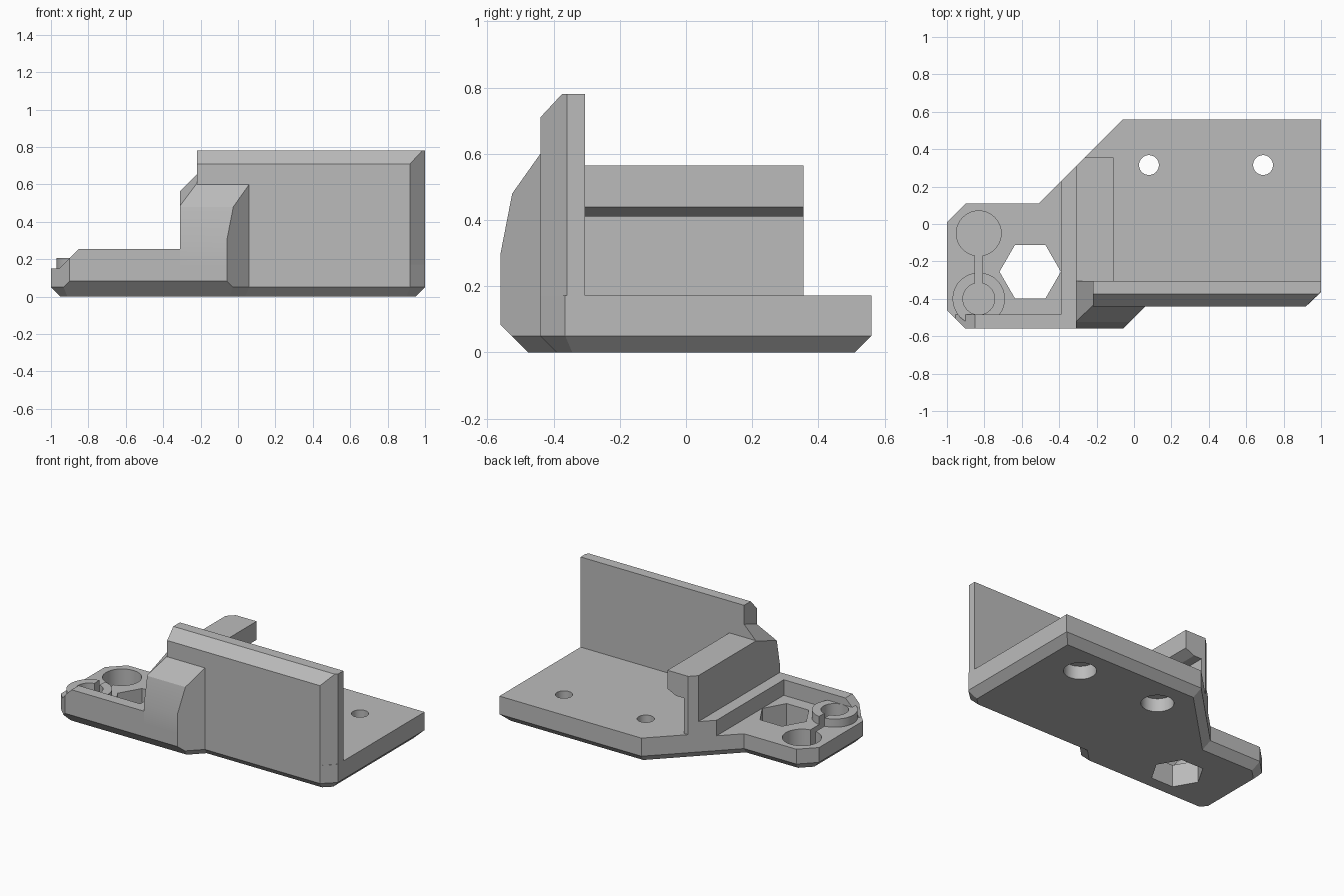
import bpy, bmesh, math
from mathutils import Vector

cube = bpy.data.objects.get("Cube")
if cube:
    bpy.data.objects.remove(cube)

grey = bpy.data.materials.new("plain grey")
grey.use_nodes = True
grey.diffuse_color = (0.5, 0.5, 0.5, 1)
grey.node_tree.nodes["Principled BSDF"].inputs["Base Color"].default_value = (0.5, 0.5, 0.5, 1)


def finish(name, bm):
    bmesh.ops.recalc_face_normals(bm, faces=bm.faces)
    mesh = bpy.data.meshes.new(name)
    bm.to_mesh(mesh)
    bm.free()
    mesh.materials.append(grey)
    obj = bpy.data.objects.new(name, mesh)
    bpy.context.collection.objects.link(obj)
    return obj


def loft(name, rings, cuts=()):
    """Skin matching rings of points, cap both ends, then trim by (point, outward normal) planes."""
    bm = bmesh.new()
    loops = [[bm.verts.new(p) for p in ring] for ring in rings]
    n = len(loops[0])
    for a, b in zip(loops, loops[1:]):
        for i in range(n):
            j = (i + 1) % n
            bm.faces.new((a[i], a[j], b[j], b[i]))
    bm.faces.new(loops[0][::-1])
    bm.faces.new(loops[-1])
    for point, normal in cuts:
        bmesh.ops.bisect_plane(bm, geom=bm.verts[:] + bm.edges[:] + bm.faces[:], dist=1e-5,
                               plane_co=point, plane_no=normal, clear_outer=True)
        bmesh.ops.holes_fill(bm, edges=[e for e in bm.edges if e.is_boundary], sides=0)
    return finish(name, bm)


def along_x(name, profile, x0, x1, cuts=()):
    return loft(name, [[(x, y, z) for y, z in profile] for x in (x0, x1)], cuts)


def along_y(name, profile, y0, y1, cuts=()):
    return loft(name, [[(x, y, z) for x, z in profile] for y in (y0, y1)], cuts)


def box(name, x0, x1, y0, y1, z0, z1, cuts=()):
    return along_x(name, [(y0, z0), (y1, z0), (y1, z1), (y0, z1)], x0, x1, cuts)


def cylinder(name, x, y, radius, z0, z1, sides=48):
    angles = [2 * math.pi * i / sides for i in range(sides)]
    return loft(name, [[(x + radius * math.cos(a), y + radius * math.sin(a), z) for a in angles]
                       for z in (z0, z1)])


def inset(points, d):
    """Offset a counter-clockwise outline inwards with mitred corners."""
    result = []
    for i, p in enumerate(points):
        p = Vector(p)
        u = (p - Vector(points[i - 1])).normalized()
        v = (Vector(points[(i + 1) % len(points)]) - p).normalized()
        nu, nv = Vector((-u.y, u.x)), Vector((-v.y, v.x))
        result.append(p + (nu + nv) * d / (1 + nu.dot(nv)))
    return result


def carve(obj, cutters):
    for c in cutters:
        mod = obj.modifiers.new("cut", 'BOOLEAN')
        mod.operation = 'DIFFERENCE'
        mod.solver = 'EXACT'
        mod.object = c
    bpy.context.view_layer.update()
    graph = bpy.context.evaluated_depsgraph_get()
    mesh = bpy.data.meshes.new_from_object(obj.evaluated_get(graph))
    obj.modifiers.clear()
    obj.data = mesh


# Trimming planes shared by several parts
back_diagonal = ((-0.51, 0.11, 0), (-1, 1, 0))
front_corner = ((-1, -0.46, 0), (-1, -1, 0))
wall_corner = ((0.92, -0.44, 0), (1, -1, 0))

# Base plate with a chamfered underside
outline = [(-1, 0.01), (-1, -0.46), (-0.9, -0.56), (-0.06, -0.56), (0.06, -0.44), (0.92, -0.44),
           (1, -0.365), (1, 0.56), (-0.06, 0.56), (-0.51, 0.11), (-0.9, 0.11)]
base = loft("base_plate",
            [[(p[0], p[1], z) for p in pts]
             for pts, z in ((inset(outline, 0.05), 0), (outline, 0.05), (outline, 0.172))],
            [((0, -0.56, 0.083), (0, -1, -1))])

# Raised collar round the front pocket
collar = cylinder("pocket_collar", -0.83, -0.4, 0.14, 0.15, 0.205)

# Cutters: lowered floor, hexagonal opening, pockets, slot, counterbored screw holes
pocket = cylinder("front_pocket_cutter", -0.83, -0.4, 0.085, 0.03, 0.4)
slot = box("slot_cutter", -0.85, -0.81, -0.38, -0.1, 0.03, 0.4)
floor = box("floor_cutter", -1.2, -0.39, -0.7, 0.4, 0.15, 0.4)
nut = cylinder("hexagon_cutter", -0.555, -0.255, 0.164, -0.1, 0.3, 6)
round_pocket = cylinder("back_pocket_cutter", -0.83, -0.05, 0.12, 0.03, 0.4)
cutters = [floor, nut, round_pocket, pocket, slot]
for x in (0.08, 0.69):
    cutters.append(cylinder("screw_cutter", x, 0.315, 0.053, -0.1, 0.3))
    cutters.append(cylinder("counterbore_cutter", x, 0.315, 0.1, -0.1, 0.09))
carve(base, cutters)
carve(collar, [pocket, slot])
for c in cutters:
    bpy.data.objects.remove(c)

# Tall front wall with bevelled top and corner
wall = along_x("front_wall", [(-0.44, 0.17), (-0.44, 0.71), (-0.375, 0.78), (-0.305, 0.78), (-0.305, 0.17)],
               -0.22, 1, [wall_corner])

# Sloping buttress in front of the wall's end
buttress = along_x("buttress",
                   [(-0.56, 0.17), (-0.56, 0.3), (-0.525, 0.48), (-0.44, 0.6), (-0.4, 0.655),
                    (-0.305, 0.655), (-0.305, 0.17)], -0.31, 0.06,
                   [((-0.06, -0.56, 0), (1, -1, 0)),
                    ((-0.31, -0.305, 0.562), (-1, -0.355, 1))])

# Hooked rail running back from the wall
rail = along_y("hooked_rail",
               [(-0.31, 0.17), (-0.31, 0.565), (-0.11, 0.565), (-0.11, 0.44), (-0.175, 0.41),
                (-0.235, 0.41), (-0.235, 0.17)], -0.305, 0.355, [back_diagonal])

# Low rims round the recessed floor
front_rim = box("front_rim", -1, -0.31, -0.56, -0.485, 0.15, 0.255,
                [front_corner, ((-0.85, 0, 0.255), (-1, 0, 1))])
side_rim = box("side_rim", -0.39, -0.31, -0.485, 0.4, 0.15, 0.255, [back_diagonal])

# Smooth round surfaces while keeping hard edges
bpy.ops.object.select_all(action='DESELECT')
for obj in (base, collar, buttress):
    obj.select_set(True)
    bpy.context.view_layer.objects.active = obj
bpy.ops.object.shade_smooth_by_angle(angle=math.radians(20))
